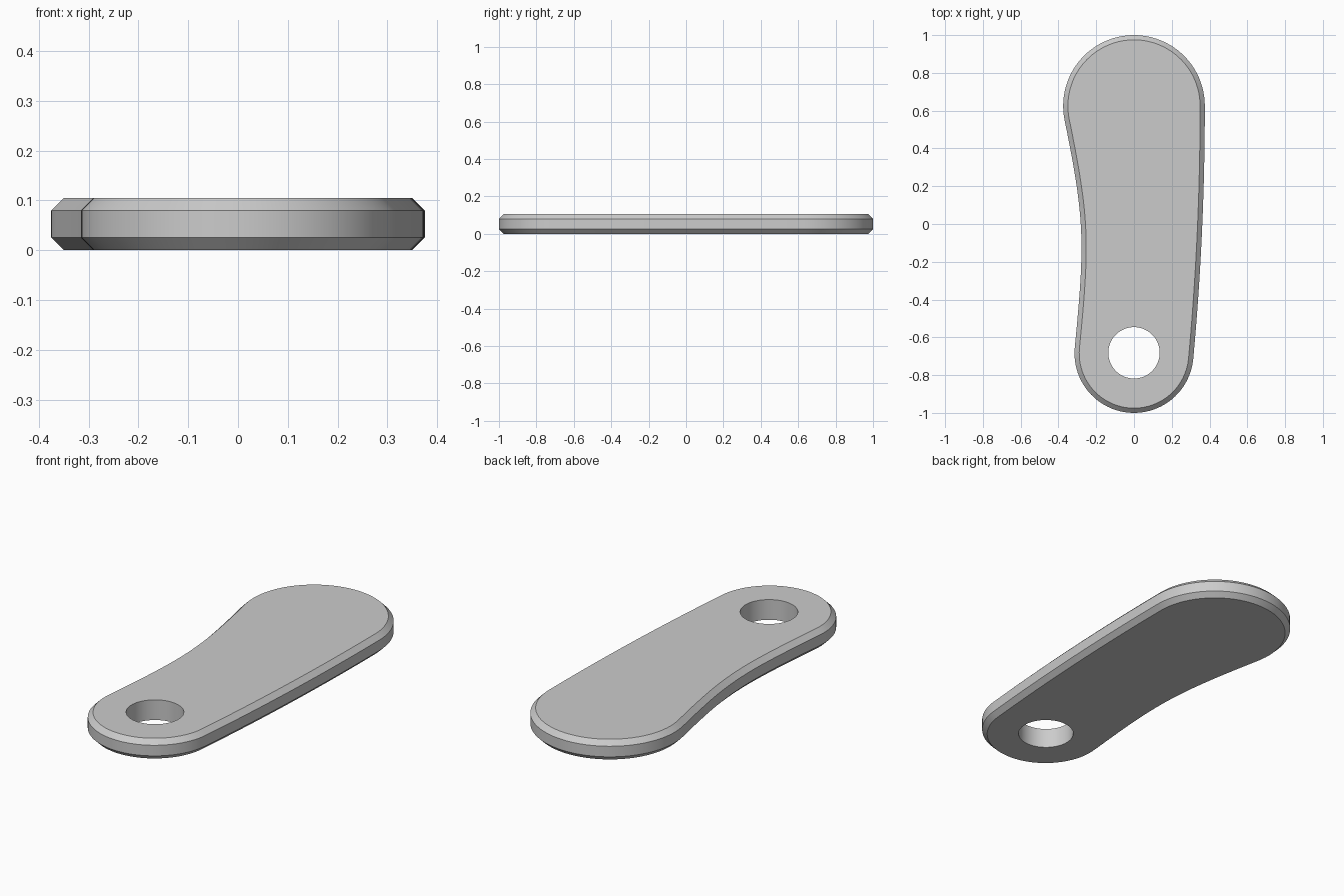
import bpy
import bmesh
import math
from mathutils import Vector

cube = bpy.data.objects.get("Cube")
if cube:
    bpy.data.objects.remove(cube, do_unlink=True)

HEIGHT = 0.105
CHAMFER = 0.025


def arc(cy, radius, start, end, steps):
    """Points on an arc centred on x = 0, angles in degrees."""
    angles = [math.radians(start + (end - start) * i / steps) for i in range(steps + 1)]
    return [Vector((radius * math.cos(a), cy + radius * math.sin(a))) for a in angles]


def bezier(p0, p1, p2, p3, steps):
    """Inner points of a cubic curve, without its two ends."""
    points = []
    for i in range(1, steps):
        t = i / steps
        u = 1 - t
        points.append(p0 * u**3 + p1 * 3 * u * u * t + p2 * 3 * u * t * t + p3 * t**3)
    return points


def inset(points, distance):
    """Move a counter-clockwise outline inwards."""
    result = []
    for i, p in enumerate(points):
        a = (p - points[i - 1]).normalized()
        b = (points[(i + 1) % len(points)] - p).normalized()
        n = Vector((-a.y - b.y, a.x + b.x)).normalized()
        result.append(p + n * distance / n.dot(Vector((-a.y, a.x))))
    return result


def ring(bm, points, z):
    return [bm.verts.new((p.x, p.y, z)) for p in points]


def wall(bm, low, high):
    for i in range(len(low)):
        j = (i + 1) % len(low)
        bm.faces.new((low[i], low[j], high[j], high[i]))


def loop_edges(bm, verts):
    return [bm.edges.get((verts[i - 1], verts[i])) for i in range(len(verts))]


# Outline: wide round end, waisted left side, narrow round end, bowed right side
wide_end = arc(0.625, 0.375, 0, 191.5, 48)
narrow_end = arc(-0.685, 0.315, 174.5, 354.7, 44)
left_side = bezier(wide_end[-1], Vector((-0.257, 0.011)),
                   Vector((-0.261, -0.108)), narrow_end[0], 24)
bow = Vector((0.375, -0.05))
right_side = bezier(narrow_end[-1], narrow_end[-1].lerp(bow, 2 / 3),
                    wide_end[0].lerp(bow, 2 / 3), wide_end[0], 20)
outline = wide_end + left_side + narrow_end + right_side
face_outline = inset(outline, CHAMFER)
hole = arc(-0.682, 0.136, 0, 360, 64)[:-1]

# Chamfered outer wall and straight hole wall
bm = bmesh.new()
rings = [ring(bm, face_outline, 0), ring(bm, outline, CHAMFER),
         ring(bm, outline, HEIGHT - CHAMFER), ring(bm, face_outline, HEIGHT)]
for low, high in zip(rings, rings[1:]):
    wall(bm, low, high)
hole_low, hole_high = ring(bm, hole, 0), ring(bm, hole, HEIGHT)
wall(bm, hole_high, hole_low)

# Flat top and bottom around the hole
for rim, hole_rim, up in ((rings[0], hole_low, -1), (rings[-1], hole_high, 1)):
    bmesh.ops.triangle_fill(bm, use_beauty=True, normal=(0, 0, up),
                            edges=loop_edges(bm, rim) + loop_edges(bm, hole_rim))
bmesh.ops.recalc_face_normals(bm, faces=bm.faces)

mesh = bpy.data.meshes.new("tag_plate")
bm.to_mesh(mesh)
bm.free()
plate = bpy.data.objects.new("tag_plate", mesh)
bpy.context.collection.objects.link(plate)

# Plain grey material
grey = bpy.data.materials.new("light grey")
grey.use_nodes = True
colour = (0.6, 0.6, 0.6, 1)
grey.diffuse_color = colour
grey.node_tree.nodes["Principled BSDF"].inputs["Base Color"].default_value = colour
mesh.materials.append(grey)

# Smooth round sides, sharp chamfer edges
bpy.ops.object.select_all(action="DESELECT")
plate.select_set(True)
bpy.context.view_layer.objects.active = plate
bpy.ops.object.shade_smooth_by_angle(angle=math.radians(30))
